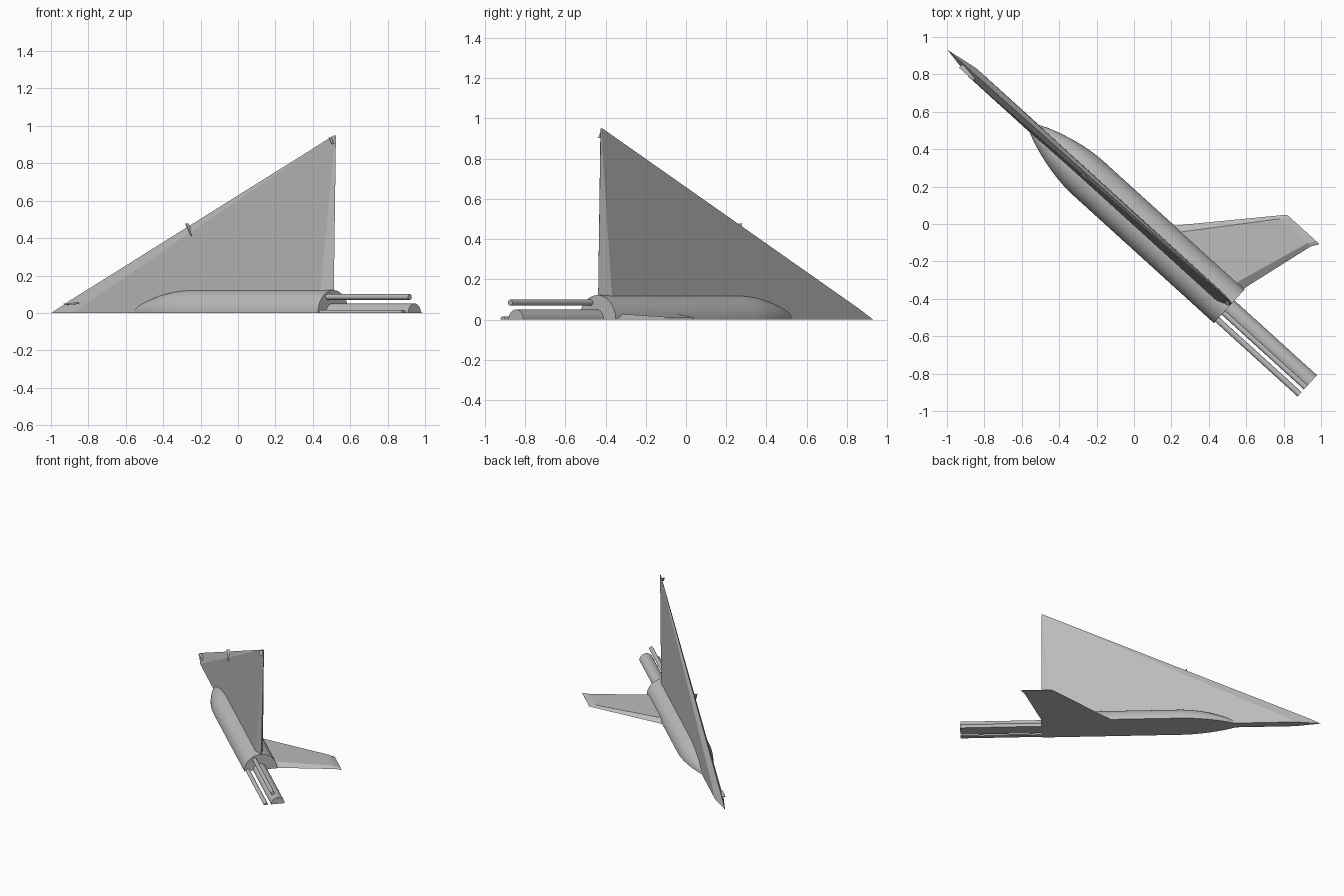
import bpy, bmesh
from math import cos, sin, pi
from mathutils import Matrix, Vector

cube = bpy.data.objects.get("Cube")
if cube:
    bpy.data.objects.remove(cube, do_unlink=True)

hull_grey = bpy.data.materials.new("hull_grey")
hull_grey.use_nodes = True
colour = (0.5, 0.5, 0.5, 1)
hull_grey.diffuse_color = colour
hull_grey.node_tree.nodes["Principled BSDF"].inputs["Base Color"].default_value = colour

# Craft axes: first = towards the nose, second = towards the fin, third = up
NOSE, SIDE = Vector((-0.74, 0.672, 0)), Vector((0.672, 0.74, 0))
CENTRE = 0.017
TAIL = -0.673


def loft(name, rings, smooth=False):
    """Skin a list of equal-length closed sections and cap both ends."""
    bm = bmesh.new()
    loops = [[bm.verts.new(NOSE * u + SIDE * v + Vector((0, 0, z)))
              for u, v, z in ring] for ring in rings]
    n = len(loops[0])
    for a, b in zip(loops, loops[1:]):
        for i in range(n):
            j = (i + 1) % n
            bm.faces.new((a[i], a[j], b[j], b[i]))
    bm.faces.new(loops[0])
    bm.faces.new(loops[-1])
    bmesh.ops.recalc_face_normals(bm, faces=bm.faces)
    mesh = bpy.data.meshes.new(name)
    bm.to_mesh(mesh)
    bm.free()
    obj = bpy.data.objects.new(name, mesh)
    bpy.context.collection.objects.link(obj)
    mesh.materials.append(hull_grey)
    if smooth:
        bpy.ops.object.select_all(action='DESELECT')
        obj.select_set(True)
        bpy.context.view_layer.objects.active = obj
        bpy.ops.object.shade_smooth_by_angle(angle=pi / 6)
    return obj


def round_body(name, profile, side, height=0, half=True, steps=32):
    """Round or half-round body along the nose axis from (position, radius) pairs."""
    count = steps + 1 if half else steps
    sweep = pi if half else 2 * pi
    rings = [[(u, side + r * cos(sweep * i / steps), height + r * sin(sweep * i / steps))
              for i in range(count)] for u, r in profile]
    return loft(name, rings, smooth=True)


def wing_section(front, back, side, thick, z):
    """Six-sided blade section lying across the height."""
    chord = front - back
    f, b = front - 0.09 * chord, back + 0.04 * chord
    return [(front, side, z), (f, side + thick, z), (b, side + thick, z),
            (back, side, z), (b, side - thick, z), (f, side - thick, z)]


def fin_section(front, back, side, thick):
    """Flat-bottomed blade section lying on the ground plane."""
    chord = front - back
    return [(front, side, 0), (front - 0.1 * chord, side, thick),
            (back + 0.1 * chord, side, thick), (back, side, 0)]


# Half-round fuselage with a curved nose
round_body("fuselage", [(TAIL, 0.122), (0.35, 0.122), (0.42, 0.118), (0.48, 0.11),
                        (0.55, 0.096), (0.62, 0.077), (0.69, 0.053), (0.75, 0.026),
                        (0.79, 0.004)], CENTRE)

# Tall delta wing, leaning slightly, and the small side fin
loft("delta_wing", [wing_section(1.365, TAIL, 0.019, 0.031, 0),
                    wing_section(1.25, TAIL, 0.02, 0.029, 0.058),
                    wing_section(-0.66, TAIL, 0.038, 0.002, 0.95)])
loft("side_fin", [fin_section(-0.055, -0.633, CENTRE, 0.032),
                  fin_section(-0.535, -0.78, 0.546, 0.014),
                  fin_section(-0.573, -0.807, 0.587, 0.002)])

# Tail tubes
END = -1.268
round_body("main_tail_tube", [(-0.66, 0.05), (END, 0.05)], 0.009)
round_body("lower_tail_rod", [(-0.66, 0.016), (END, 0.016)], -0.079, steps=16)
round_body("upper_tail_rod", [(-0.66, 0.015), (END, 0.015)], -0.029, 0.085, half=False, steps=20)


# Small slim ridges on the leading edge
def ridge(name, start, end, side, width):
    rings = []
    for (u, z) in (start, end):
        rings.append([(u - width, side, z - width), (u + width, side, z + width),
                      (u + width, side - 0.025, z + width), (u - width, side - 0.025, z - width)])
    loft(name, rings)


ridge("nose_ridge", (1.25, 0.047), (1.15, 0.052), 0.015, 0.004)
ridge("middle_ridge", (0.38, 0.472), (0.345, 0.415), 0.028, 0.006)
ridge("tip_ridge", (-0.645, 0.935), (-0.662, 0.905), 0.038, 0.003)
